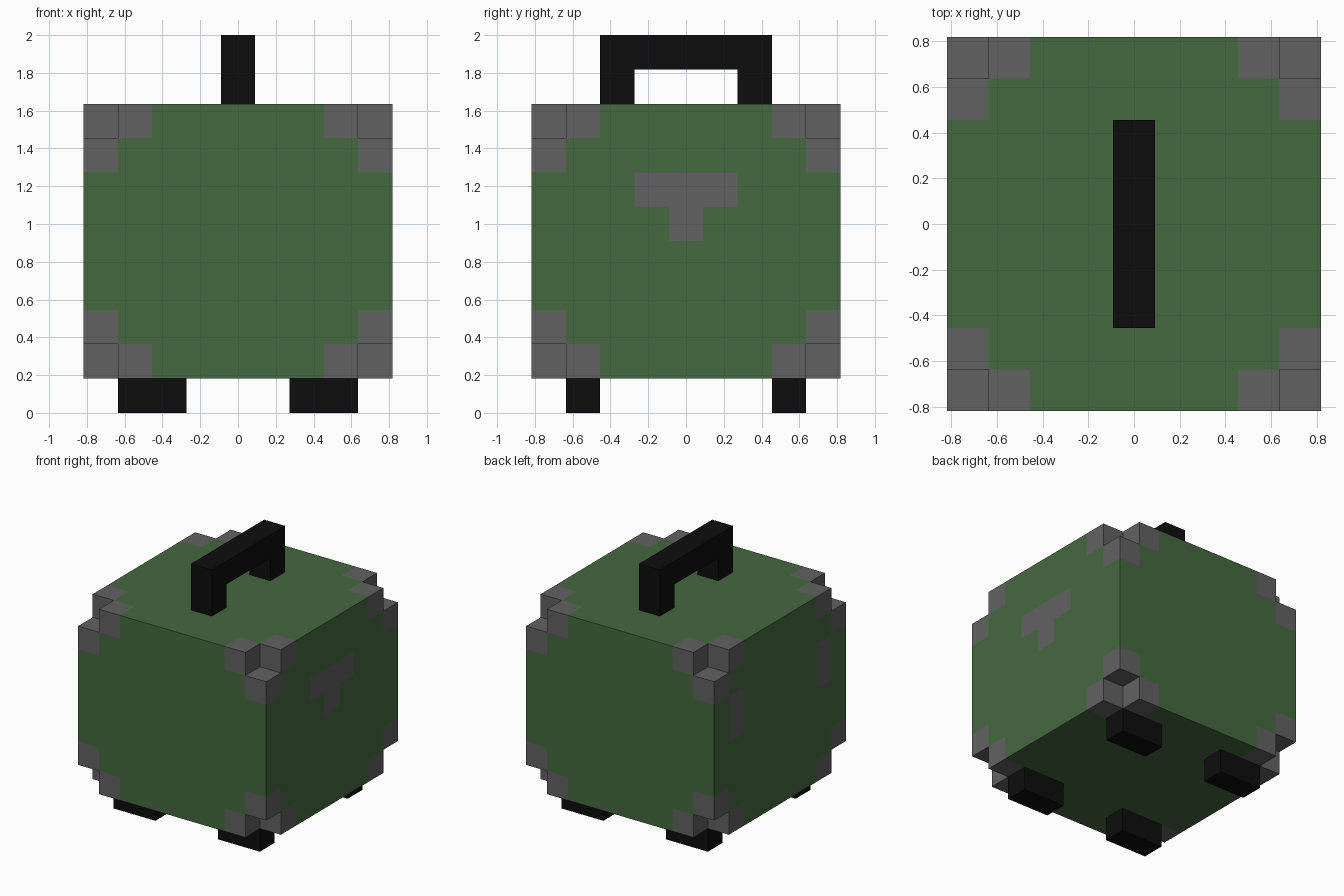
import bpy, bmesh
from mathutils import Matrix, Vector

if "Cube" in bpy.data.objects:
    bpy.data.objects.remove(bpy.data.objects["Cube"])

U = 2 / 11  # one block; parts are laid out in blocks


def material(name, rgb):
    m = bpy.data.materials.new(name)
    m.use_nodes = True
    m.diffuse_color = (*rgb, 1)
    m.node_tree.nodes["Principled BSDF"].inputs["Base Color"].default_value = (*rgb, 1)
    return m


green = material("green", (0.060, 0.140, 0.051))
grey = material("grey", (0.124, 0.122, 0.124))
black = material("black", (0.004, 0.004, 0.004))


def add_box(bm, lo, hi):
    lo, hi = Vector(lo), Vector(hi)
    mat = Matrix.Translation((lo + hi) / 2) @ Matrix.Diagonal((*(hi - lo), 1))
    bmesh.ops.create_cube(bm, size=1, matrix=mat)


def finish(name, bm, *mats):
    bmesh.ops.recalc_face_normals(bm, faces=bm.faces)
    bmesh.ops.scale(bm, vec=(U, U, U), verts=bm.verts)
    mesh = bpy.data.meshes.new(name)
    bm.to_mesh(mesh)
    bm.free()
    for m in mats:
        mesh.materials.append(m)
    obj = bpy.data.objects.new(name, mesh)
    bpy.context.collection.objects.link(obj)


def edge_distances(p):
    """Sorted distances of a point from the three pairs of body sides."""
    return sorted((4.5 - abs(p.x), 4.5 - abs(p.y), 4 - abs(p.z - 5)))


# Body: a box cut along the block lines
bm = bmesh.new()
add_box(bm, (-4.5, -4.5, 1), (4.5, 4.5, 9))
cuts = [(axis, i - 3.5) for axis in (0, 1) for i in range(8)]
cuts += [(2, z) for z in range(2, 9)]
for axis, pos in cuts:
    normal = Vector((0, 0, 0))
    normal[axis] = 1
    bmesh.ops.bisect_plane(bm, geom=bm.verts[:] + bm.edges[:] + bm.faces[:],
                           plane_co=normal * pos, plane_no=normal)

# Corner notches: push the three faces at each corner one block inwards
bm.normal_update()
corners = [f for f in bm.faces if edge_distances(f.calc_center_median())[2] < 0.9]
pushes = [(f, -f.normal.copy()) for f in corners]
bmesh.ops.split_edges(bm, edges=list({e for f in corners for e in f.edges}))
for f, push in pushes:
    bmesh.ops.translate(bm, vec=push, verts=f.verts[:])
bmesh.ops.remove_doubles(bm, verts=bm.verts, dist=0.001)

# Body colours: corner patches, a stepped nose on one side, two eyes on the other
for f in bm.faces:
    c = f.calc_center_median()
    d = edge_distances(c)
    y = abs(c.y)
    corner = d[1] < 0.9 and d[2] < 1.9
    nose = c.x > 4.4 and ((y < 1.5 and 6 < c.z < 7) or (y < 0.4 and 5 < c.z < 6))
    eye = c.x < -4.4 and 2.5 < y < 3.5 and 5 < c.z < 7
    f.material_index = int(corner or nose or eye)
finish("body", bm, green, grey)

# Handle: an arch extruded across x
bm = bmesh.new()
arch = [(-2.5, 9), (-2.5, 11), (2.5, 11), (2.5, 9),
        (1.5, 9), (1.5, 10), (-1.5, 10), (-1.5, 9)]
face = bm.faces.new([bm.verts.new((-0.5, y, z)) for y, z in arch])
side = bmesh.ops.extrude_face_region(bm, geom=[face])["geom"]
bmesh.ops.translate(bm, vec=(1, 0, 0),
                    verts=[g for g in side if isinstance(g, bmesh.types.BMVert)])
finish("handle", bm, black)

# Feet
for sx, xname in ((1, "left"), (-1, "right")):
    for sy, yname in ((-1, "front"), (1, "back")):
        bm = bmesh.new()
        x, y = 2.5 * sx, 3 * sy
        add_box(bm, (x - 1, y - 0.5, 0), (x + 1, y + 0.5, 1))
        finish(f"{yname}_{xname}_foot", bm, black)
